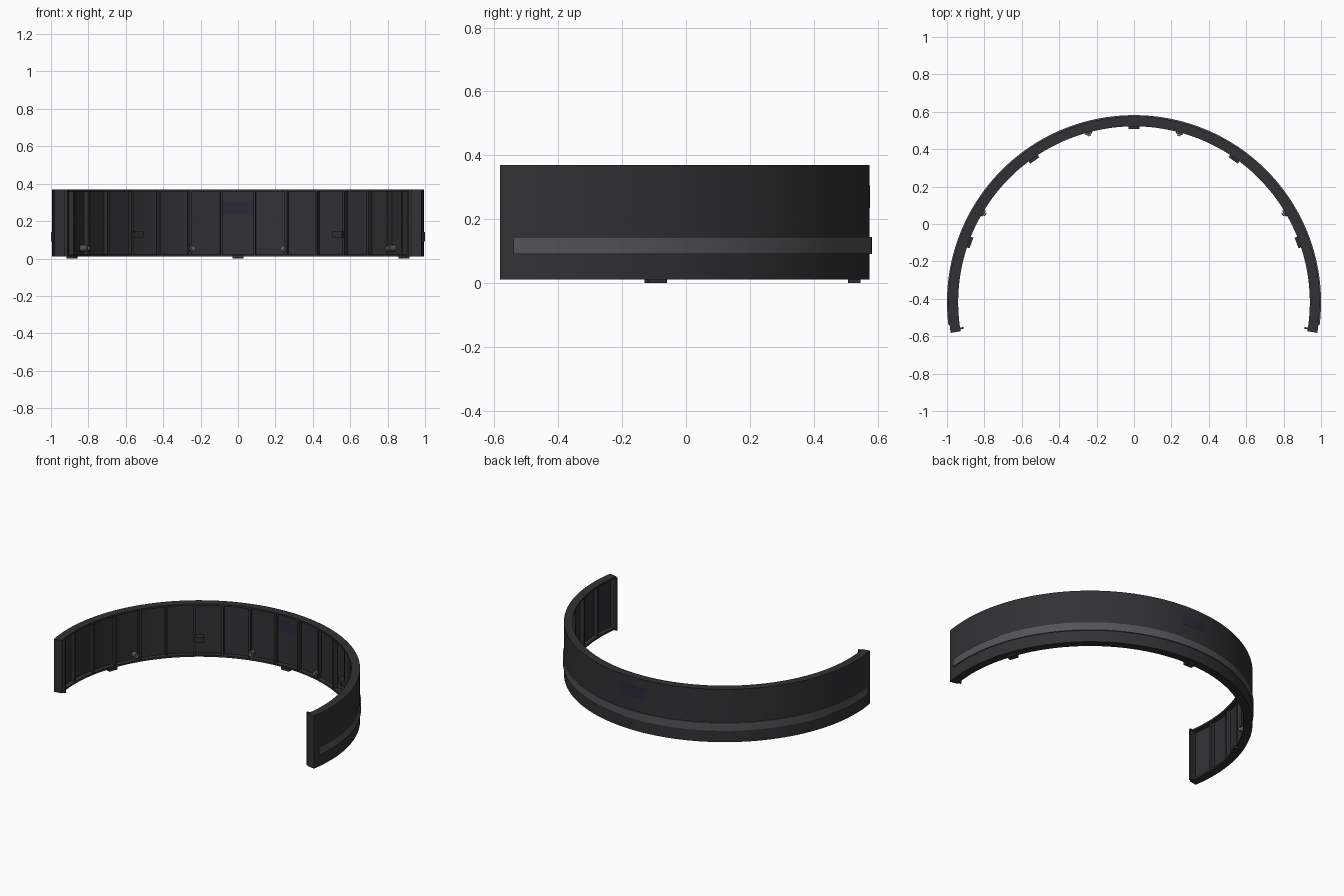
import bpy, bmesh, math
from mathutils import Matrix, Vector

if "Cube" in bpy.data.objects:
    bpy.data.objects.remove(bpy.data.objects["Cube"])

YC = -0.418          # arc centre on y
R_OUT, R_IN, R_SKIN = 0.9935, 0.94, 0.972
Z0, Z1 = 0.01, 0.37
END = 99.5           # half-angle of the arc, measured from the back (+y)


def material(name, rgb):
    m = bpy.data.materials.new(name)
    m.diffuse_color = (*rgb, 1)
    m.use_nodes = True
    m.node_tree.nodes["Principled BSDF"].inputs["Base Color"].default_value = m.diffuse_color
    return m


DARK = material("dark_shell", (0.030, 0.031, 0.033))
TRIM = material("grey_trim", (0.085, 0.088, 0.092))
METAL = material("stud_metal", (0.22, 0.22, 0.22))
GLASS = material("tinted_panel", (0.022, 0.025, 0.040))


def finish(name, bm, mat):
    bmesh.ops.recalc_face_normals(bm, faces=bm.faces[:])
    me = bpy.data.meshes.new(name)
    bm.to_mesh(me)
    bm.free()
    me.materials.append(mat)
    ob = bpy.data.objects.new(name, me)
    bpy.context.collection.objects.link(ob)
    bpy.ops.object.select_all(action='DESELECT')
    ob.select_set(True)
    bpy.context.view_layer.objects.active = ob
    bpy.ops.object.shade_smooth_by_angle(angle=math.radians(30))
    return ob


def sweep(name, profile, a0, a1, n, mat):
    """Sweep a closed (radius, z) profile around the arc centre."""
    bm = bmesh.new()
    rings = []
    for i in range(n + 1):
        a = math.radians(a0 + (a1 - a0) * i / n)
        rings.append([bm.verts.new((r * math.sin(a), YC + r * math.cos(a), z))
                      for r, z in profile])
    k = len(profile)
    for p, q in zip(rings, rings[1:]):
        for j in range(k):
            bm.faces.new((p[j], p[(j + 1) % k], q[(j + 1) % k], q[j]))
    bm.faces.new(rings[0])
    bm.faces.new(rings[-1][::-1])
    return finish(name, bm, mat)


def rect(r0, r1, z0, z1):
    return [(r0, z0), (r1, z0), (r1, z1), (r0, z1)]


def place(angle):
    """Local +y points outward from the arc centre at the given angle."""
    return Matrix.Translation((0, YC, 0)) @ Matrix.Rotation(-math.radians(angle), 4, 'Z')


def block(name, angle, width, r0, r1, z0, z1, mat):
    bm = bmesh.new()
    bmesh.ops.create_cube(bm, size=1)
    size = Matrix.Diagonal((width, r1 - r0, z1 - z0, 1))
    mid = Matrix.Translation((0, (r0 + r1) / 2, (z0 + z1) / 2))
    bm.transform(place(angle) @ mid @ size)
    return finish(name, bm, mat)


def stud(name, angle, radius, r0, r1, z, mat):
    bm = bmesh.new()
    bmesh.ops.create_cone(bm, cap_ends=True, segments=20, radius1=radius,
                          radius2=radius, depth=r1 - r0)
    mid = Matrix.Translation((0, (r0 + r1) / 2, z))
    bm.transform(place(angle) @ mid @ Matrix.Rotation(math.pi / 2, 4, 'X'))
    return finish(name, bm, mat)


# Curved shell: C-shaped section with top and bottom flanges facing inward
T = 0.012
shell = [(R_IN, Z0), (R_OUT, Z0), (R_OUT, Z1), (R_IN, Z1),
         (R_IN, Z1 - T), (R_SKIN, Z1 - T), (R_SKIN, Z0 + T), (R_IN, Z0 + T)]
sweep("curved_shell", shell, -END + 1, END - 1, 114, DARK)

# Raised trim strip on the outside
sweep("outer_trim_strip", rect(0.985, 1.0, 0.09, 0.143), -97, 97, 114, TRIM)

# Tinted panel at the back, visible on both faces of the skin
sweep("back_panel", rect(R_SKIN - 0.001, R_OUT + 0.0006, 0.235, 0.305), -5, 5, 8, GLASS)

# End plates with a small inner lip
for s, side in ((-1, "left"), (1, "right")):
    sweep("end_plate_" + side, rect(R_IN, R_OUT, Z0, Z1), s * (END - 1), s * END, 1, DARK)
    sweep("end_lip_" + side, rect(0.922, R_IN + 0.005, Z0, Z1),
          s * (END - 1.2), s * (END - 0.6), 1, DARK)

# Vertical ribs between the flanges
STEP = 2 * END / 19
for k in range(9):
    for s in (-1, 1):
        block("inner_rib", s * STEP * (k + 0.5), 0.013, 0.945, R_SKIN + 0.004,
              Z0 + T / 2, Z1 - T / 2, DARK)

# Feet under the bottom flange
for a in (-70, 0, 70):
    block("foot", a, 0.06, 0.925, 0.965, 0.0, 0.018, DARK)

# Mid-height clips and round studs
for s in (-1, 1):
    block("inner_clip", s * 35, 0.06, 0.925, R_SKIN + 0.004, 0.113, 0.147, DARK)
    for a in (15, 59.5):
        stud("stud_collar", s * a, 0.018, 0.930, R_SKIN + 0.004, 0.055, TRIM)
        stud("stud_pin", s * a, 0.009, 0.920, 0.95, 0.055, METAL)
